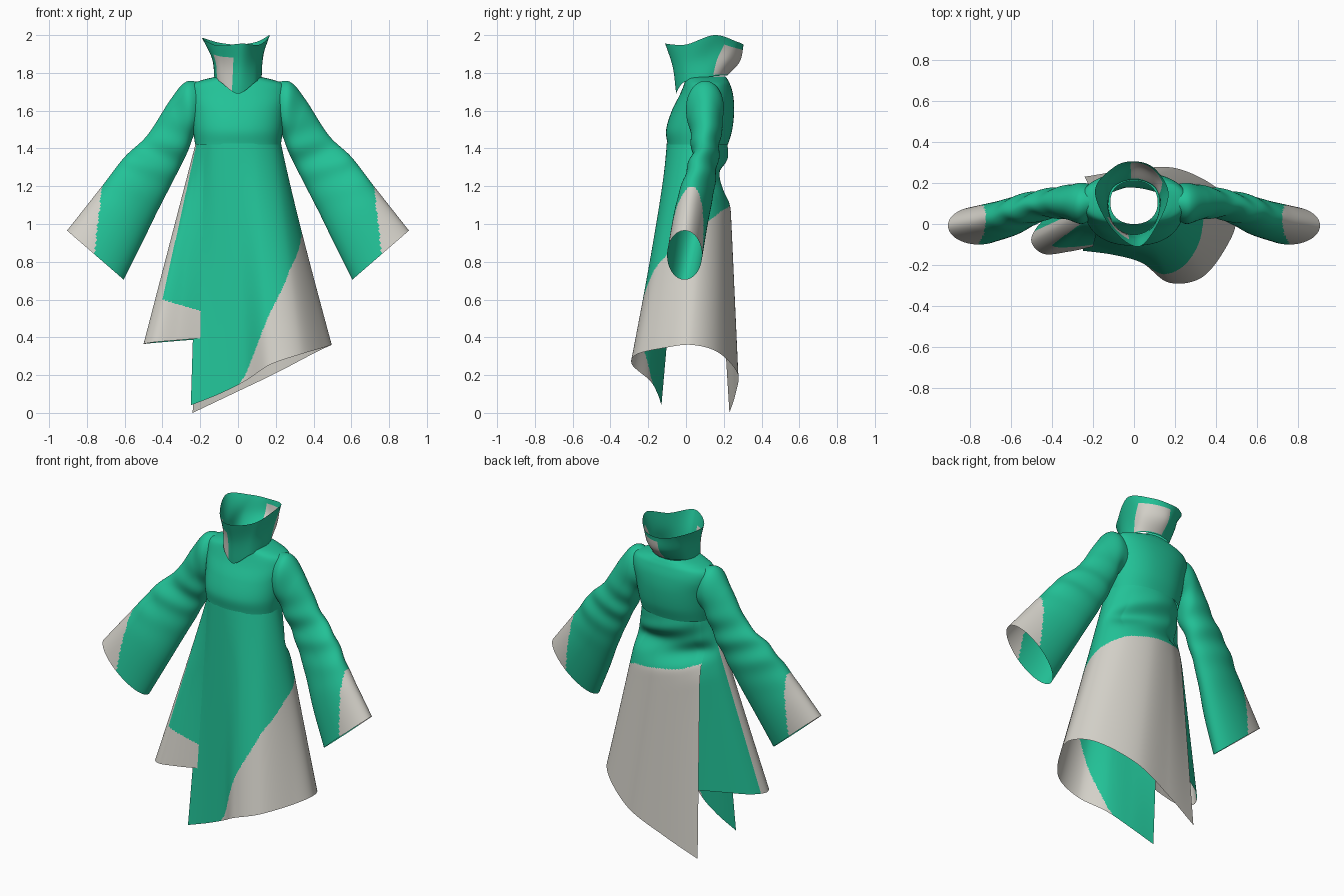
import bpy, math
from mathutils import Vector

if "Cube" in bpy.data.objects:
    bpy.data.objects.remove(bpy.data.objects["Cube"])


def material(name, rgb):
    m = bpy.data.materials.new(name)
    m.diffuse_color = (*rgb, 1)
    m.use_nodes = True
    m.node_tree.nodes["Principled BSDF"].inputs["Base Color"].default_value = m.diffuse_color
    return m


MATS = [material("green cloth", (0.016, 0.54, 0.31)),
        material("pale grey cloth", (0.66, 0.64, 0.585))]


def spline(pts, t, closed=False):
    """Smooth curve through pts; t counts control points."""
    n = len(pts)
    i = int(math.floor(t))
    if not closed:
        i = max(0, min(n - 2, i))
    f = t - i

    def at(k):
        if closed:
            return pts[k % n]
        if k < 0:
            return pts[0] * 2 - pts[1]
        if k >= n:
            return pts[-1] * 2 - pts[-2]
        return pts[k]
    a, b, c, d = at(i - 1), at(i), at(i + 1), at(i + 2)
    return (b * 2 + (c - a) * f + (a * 2 - b * 5 + c * 4 - d) * f * f
            + (b * 3 - a - c * 3 + d) * f ** 3) * 0.5


def cloth(name, rows, nu, nv, closed=False, grey=None, warp=None, mirror=False):
    """Smooth sheet through rows of control points; grey(u, v, centre) picks the pale faces."""
    cols = len(rows[0])
    span = cols if closed else cols - 1
    count = nu if closed else nu + 1
    fine = [[spline([Vector(p) for p in r], span * i / nu, closed) for i in range(count)] for r in rows]
    verts = []
    for j in range(nv + 1):
        t = (len(rows) - 1) * j / nv
        for i in range(count):
            p = spline([r[i] for r in fine], t)
            if warp:
                p = warp(p)
            verts.append((-p.x, p.y, p.z) if mirror else p[:])
    faces, mats = [], []
    for j in range(nv):
        for i in range(nu):
            k = (i + 1) % count
            f = [j * count + i, j * count + k, (j + 1) * count + k, (j + 1) * count + i]
            c = sum((Vector(verts[q]) for q in f), Vector()) / 4
            mats.append(int(bool(grey and grey(span * (i + .5) / nu, (j + .5) / nv, c))))
            faces.append(f[::-1] if mirror else f)
    me = bpy.data.meshes.new(name)
    me.from_pydata(verts, [], faces)
    for m in MATS:
        me.materials.append(m)
    for p, m in zip(me.polygons, mats):
        p.material_index = m
        p.use_smooth = True
    ob = bpy.data.objects.new(name, me)
    bpy.context.collection.objects.link(ob)
    return ob


def oval(z, rx, yf, yb, n=24, power=0.9):
    """Horizontal rounded cross-section."""
    out = []
    for i in range(n):
        a = 2 * math.pi * i / n
        c, s = math.cos(a), math.sin(a)
        out.append((rx * math.copysign(abs(c) ** power, c),
                    (yf + yb) / 2 + (yb - yf) / 2 * math.copysign(abs(s) ** power, s), z))
    return out


def waist(a0, a1, n, k=1.0):
    """Arc of the high waist seam, angles in degrees."""
    out = []
    for i in range(n):
        a = math.radians(a0 + (a1 - a0) * i / (n - 1))
        out.append((0.228 * k * math.cos(a), 0.06 + 0.162 * k * math.sin(a), 1.425))
    return out


def back_dent(p):
    """Gathered hollow across the lower back, with slanting creases."""
    w = max(0, min(1, (p.y - 0.06) / 0.12))
    d = 0.055 * math.exp(-((p.z - 1.235) / 0.085) ** 2)
    d += 0.008 * math.sin(45 * (p.z + 0.35 * p.x)) * math.exp(-((p.z - 1.27) / 0.12) ** 2)
    return Vector((p.x, p.y - w * d, p.z))


# Bodice
body = [(1.42, .227, -.098, .222), (1.50, .238, -.105, .245), (1.60, .248, -.075, .255),
        (1.68, .262, -.035, .25), (1.735, .25, -.012, .235), (1.762, .19, -.005, .222),
        (1.78, .115, 0, .21)]
cloth("bodice", [oval(*r) for r in body], 96, 60, True)

# Main skirt panel, wrapping from the front slit round the +x side to the back slit
hem = [(-.25, -.13, .04), (-.10, -.15, .10), (.04, -.19, .17), (.17, -.285, .255),
       (.33, -.26, .31), (.45, -.11, .345), (.495, .03, .36), (.41, .17, .32),
       (.2, .272, .21), (-.03, .262, .10), (-.24, .23, 0)]
edge = [-.3, 0, .2, .50, .76, .92, 1.0, 1.07, 1.10, 1.12, 1.16]  # top of the pale area


def main_grey(u, v, c):
    i = min(9, int(u))
    return c.z < edge[i] + (edge[i + 1] - edge[i]) * (u - i)


cloth("main_skirt_panel", [waist(-155, 150, 11), hem], 220, 200, grey=main_grey, warp=back_dent)

# Shorter side skirt panel on the -x side
side_hem = [(-.2, -.11, .395), (-.32, -.135, .385), (-.44, -.145, .375), (-.5, -.08, .365),
            (-.45, .01, .37), (-.33, .09, .38), (-.2, .17, .39)]


def side_grey(u, v, c):
    strip = c.x < -.22 - .18 * (1.42 - c.z) / .82
    return u < 3.5 and (strip or c.z < .6 - .3 * (c.x + .4))


cloth("side_skirt_panel", [waist(217, 137, 7, .985), side_hem], 120, 150, grey=side_grey, warp=back_dent)

# Flared sleeves: top x, z, bottom x, z, front y, back y
arm = [(.20, 1.752, .19, 1.50, .03, .19), (.28, 1.75, .23, 1.475, 0, .2),
       (.36, 1.655, .27, 1.375, .02, .19), (.48, 1.47, .34, 1.235, .03, .17),
       (.60, 1.355, .43, 1.06, -.01, .15), (.72, 1.2, .51, .895, -.06, .12),
       (.905, .965, .605, .705, -.1, .085)]


def arm_ring(tx, tz, bx, bz, yf, yb):
    out = []
    for i in range(16):
        a = 2 * math.pi * i / 16
        c, s = (1 + math.cos(a)) / 2, math.sin(a)
        out.append((bx + (tx - bx) * c, (yf + yb) / 2 + (yb - yf) / 2 * s, bz + (tz - bz) * c))
    return out


def crease(p):
    w = math.exp(-((p.z - 1.36) / .16) ** 2)
    return Vector((p.x, p.y + .006 * w * math.sin(38 * (p.z - .4 * p.x)), p.z))


for name, flip in (("sleeve_right", False), ("sleeve_left", True)):
    cloth(name, [arm_ring(*r) for r in arm], 96, 140, True,
          grey=lambda u, v, c: abs(c.x) > .72 + .11 * (1.2 - c.z), warp=crease, mirror=flip)

# Tall open collar; columns run front, +x, back, -x
collar_base = [(0, -.052, 1.69), (.09, -.012, 1.75), (.125, .09, 1.775), (.1, .18, 1.785),
               (0, .217, 1.785), (-.1, .18, 1.785), (-.125, .09, 1.775), (-.09, -.012, 1.75)]
collar_mid = [(.01, -.07, 1.83), (.095, -.01, 1.85), (.13, .1, 1.88), (.115, .22, 1.87),
              (0, .285, 1.86), (-.115, .22, 1.87), (-.135, .1, 1.87), (-.095, -.01, 1.85)]
collar_rim = [(.02, -.11, 1.955), (.115, 0, 1.95), (.168, .15, 2.0), (.1, .27, 1.965),
              (0, .305, 1.95), (-.1, .275, 1.96), (-.19, .16, 1.985), (-.11, -.02, 1.945)]


def collar_grey(u, v, c):
    back_patch = 2.5 < u < 4.15 and .04 < v < .85
    front_patch = 6.6 < u < 7.7 and v < .7
    return back_patch or front_patch


cloth("collar", [collar_base, collar_mid, collar_rim], 120, 50, True, grey=collar_grey)
